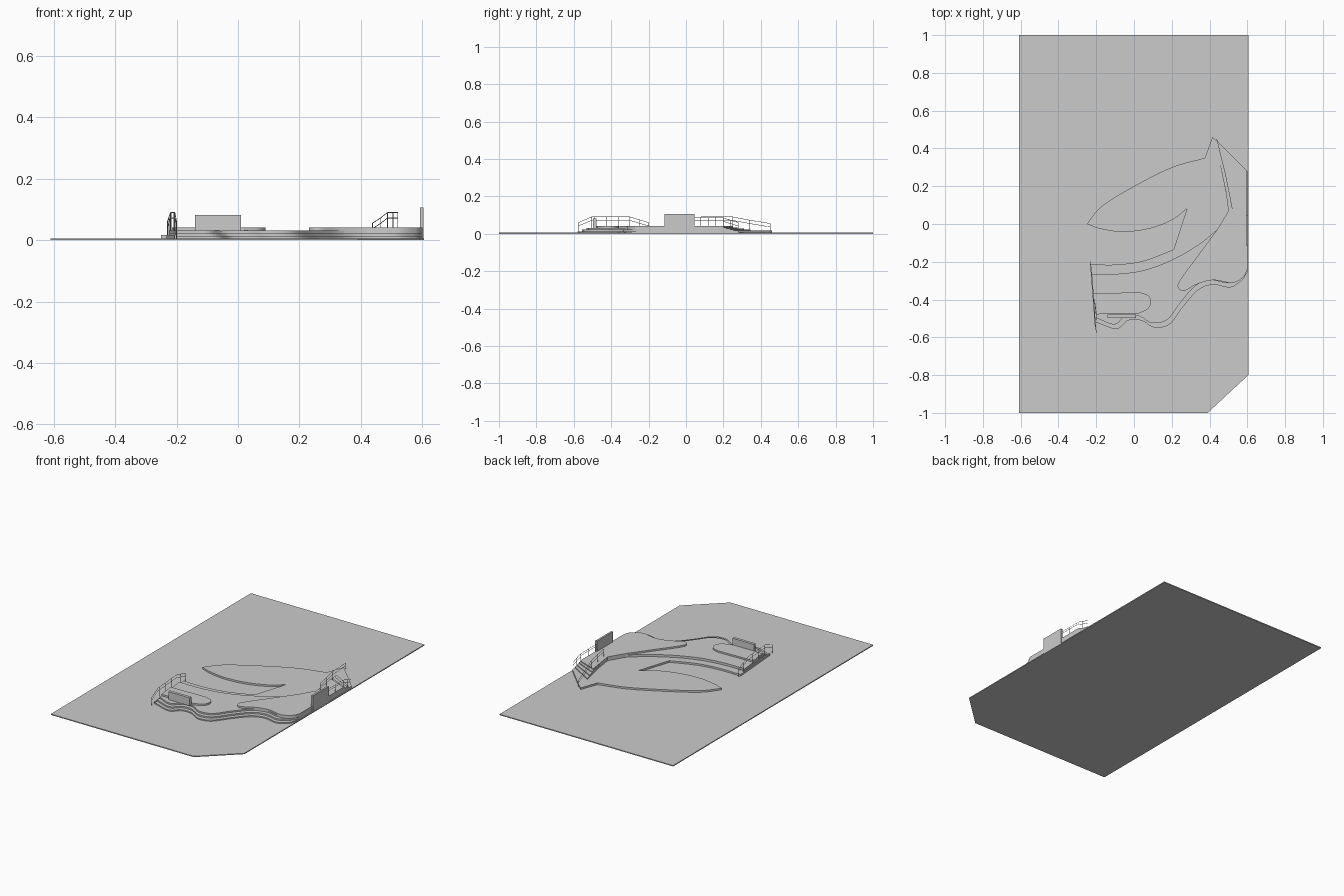
import bpy, bmesh
from mathutils import Vector


def smooth(pts, n=8):
    """Catmull-Rom curve through a few control points."""
    p = [Vector(q) for q in pts]
    p = [2 * p[0] - p[1]] + p + [2 * p[-1] - p[-2]]
    out = []
    for i in range(1, len(p) - 2):
        a, b, c, d = p[i - 1:i + 3]
        for k in range(n):
            t = k / n
            out.append(0.5 * (2 * b + (c - a) * t + (2 * a - 5 * b + 4 * c - d) * t ** 2
                              + (3 * b - a - 3 * c + d) * t ** 3))
    return [tuple(v) for v in out] + [tuple(p[-2])]


def slab(name, outline, z0, z1):
    """Upright prism with the given plan outline."""
    bm = bmesh.new()
    face = bm.faces.new([bm.verts.new((x, y, z0)) for x, y in outline])
    ext = bmesh.ops.extrude_face_region(bm, geom=[face])
    top = [g for g in ext["geom"] if isinstance(g, bmesh.types.BMVert)]
    bmesh.ops.translate(bm, verts=top, vec=(0, 0, z1 - z0))
    bmesh.ops.recalc_face_normals(bm, faces=bm.faces)
    me = bpy.data.meshes.new(name)
    bm.to_mesh(me)
    bm.free()
    ob = bpy.data.objects.new(name, me)
    bpy.context.collection.objects.link(ob)
    return ob


def box(name, x0, x1, y0, y1, z0, z1):
    return slab(name, [(x0, y0), (x1, y0), (x1, y1), (x0, y1)], z0, z1)


def railing(name, path, floors, r=0.0013, lower=0.018):
    """Top rail, lower rail and a post under every path point."""
    cu = bpy.data.curves.new(name, 'CURVE')
    cu.dimensions = '3D'
    cu.bevel_depth = r
    cu.bevel_resolution = 0
    cu.use_fill_caps = True
    lines = [path, [(x, y, z - lower) for x, y, z in path]]
    lines += [[(x, y, f), (x, y, z)] for (x, y, z), f in zip(path, floors)]
    for line in lines:
        sp = cu.splines.new('POLY')
        sp.points.add(len(line) - 1)
        for pt, co in zip(sp.points, line):
            pt.co = (*co, 1)
    ob = bpy.data.objects.new(name, cu)
    bpy.context.collection.objects.link(ob)


# ground plate with a clipped corner
slab("ground_plate", [(-0.61, -1), (0.39, -1), (0.605, -0.8), (0.605, 1), (-0.61, 1)], 0, 0.006)

# shared plan curves
WAVE = [(-0.2, -0.545), (-0.08, -0.58), (-0.02, -0.535), (0.05, -0.535), (0.12, -0.572), (0.2, -0.555),
        (0.27, -0.465), (0.35, -0.375), (0.43, -0.345), (0.52, -0.36), (0.58, -0.325), (0.6, -0.28)]
ARC_LOW = smooth([(-0.23, -0.213), (-0.1, -0.215), (0.05, -0.195), (0.21, -0.135)])
ARC_HIGH = smooth([(-0.225, -0.265), (-0.1, -0.265), (0.05, -0.245), (0.2, -0.19), (0.34, -0.11), (0.44, -0.03)])
LEAF_TOP = smooth([(-0.25, 0), (-0.17, 0.095), (0, 0.2), (0.2, 0.3), (0.375, 0.35)])
LEAF_LOW = smooth([(0.28, 0.08), (0.2, 0.02), (0.08, -0.025), (-0.06, -0.042), (-0.18, -0.025), (-0.25, 0)])


def wave(d):
    last = len(WAVE) - 1
    return smooth([(x - (0.5 * d if 0 < i < last else 0), y + d) for i, (x, y) in enumerate(WAVE)])


# leaf-shaped lower terrace joining the back landing and the first curved step
slab("leaf_terrace", LEAF_TOP[:-1] + [(0.375, 0.35), (0.415, 0.46), (0.44, 0.44), (0.6, 0.28), (0.6, -0.2),
     (0.4, -0.2), (0.1, -0.35), (-0.22, -0.35)] + ARC_LOW + LEAF_LOW[:-1], 0.005, 0.017)

# wavy terraces stacked toward the front
for i in range(3):
    back = ARC_HIGH[::-1]
    slab(f"wavy_terrace_{i + 1}", wave(0.024 * i) + [(0.6, 0.0), (0.5, 0.07)] + back,
         0.005, 0.013 + 0.009 * i)

# raised upper platform along the right edge
POD = smooth([(0.44, -0.03), (0.34, -0.165), (0.245, -0.295), (0.233, -0.335), (0.265, -0.355), (0.33, -0.32),
              (0.42, -0.297), (0.52, -0.312), (0.58, -0.28), (0.6, -0.24)])
slab("upper_platform", POD + [(0.6, 0.2), (0.475, 0.25), (0.5, 0.07)], 0.005, 0.041)

# back stairs
for i, (a, b) in enumerate([(0.275, 0.215), (0.31, 0.235), (0.345, 0.255)]):
    slab(f"back_stair_{i + 1}", [(0.5, 0.1), (0.6, 0.1), (0.6, b), (0.465 - 0.008 * i, a)],
         0.005, 0.035 - 0.006 * i)

# round-ended raised bed and its wall
slab("round_bed", [(-0.2, -0.478), (-0.215, -0.367)] + smooth([(0.03, -0.362), (0.075, -0.378), (0.09, -0.415),
     (0.07, -0.452), (0.02, -0.475)]), 0.028, 0.041)
box("front_wall", -0.14, 0.01, -0.497, -0.479, 0.03, 0.081)
box("right_wall", 0.592, 0.604, -0.115, 0.045, 0.006, 0.106)

# left edge wall under the railings
slab("left_edge_wall", [(-0.207, -0.545), (-0.2, -0.545), (-0.223, -0.213), (-0.232, -0.213)], 0.005, 0.017)

# railings
railing("left_front_railing", [(-0.2, -0.575, 0.06), (-0.203, -0.54, 0.075), (-0.206, -0.505, 0.09),
        (-0.207, -0.49, 0.09)], [0.006, 0.014, 0.022, 0.03])
railing("left_middle_railing", [(-0.207, -0.49, 0.09), (-0.211, -0.425, 0.09), (-0.216, -0.36, 0.09),
        (-0.22, -0.3, 0.09)], [0.03] * 4)
railing("left_back_railing", [(-0.22, -0.3, 0.09), (-0.225, -0.25, 0.075), (-0.23, -0.2, 0.06)],
        [0.03, 0.017, 0.006])
railing("right_railing", [(0.597, 0.045, 0.085), (0.597, 0.12, 0.085), (0.597, 0.2, 0.085)], [0.04] * 3, lower=0.012)
railing("right_stair_railing", [(0.597, 0.2, 0.085), (0.597, 0.24, 0.072), (0.595, 0.28, 0.06)],
        [0.04, 0.025, 0.016])
railing("inner_stair_railing", [(0.52, 0.08, 0.09), (0.505, 0.16, 0.09), (0.487, 0.25, 0.09),
        (0.465, 0.34, 0.073), (0.438, 0.45, 0.055)], [0.04, 0.04, 0.04, 0.022, 0.016])
